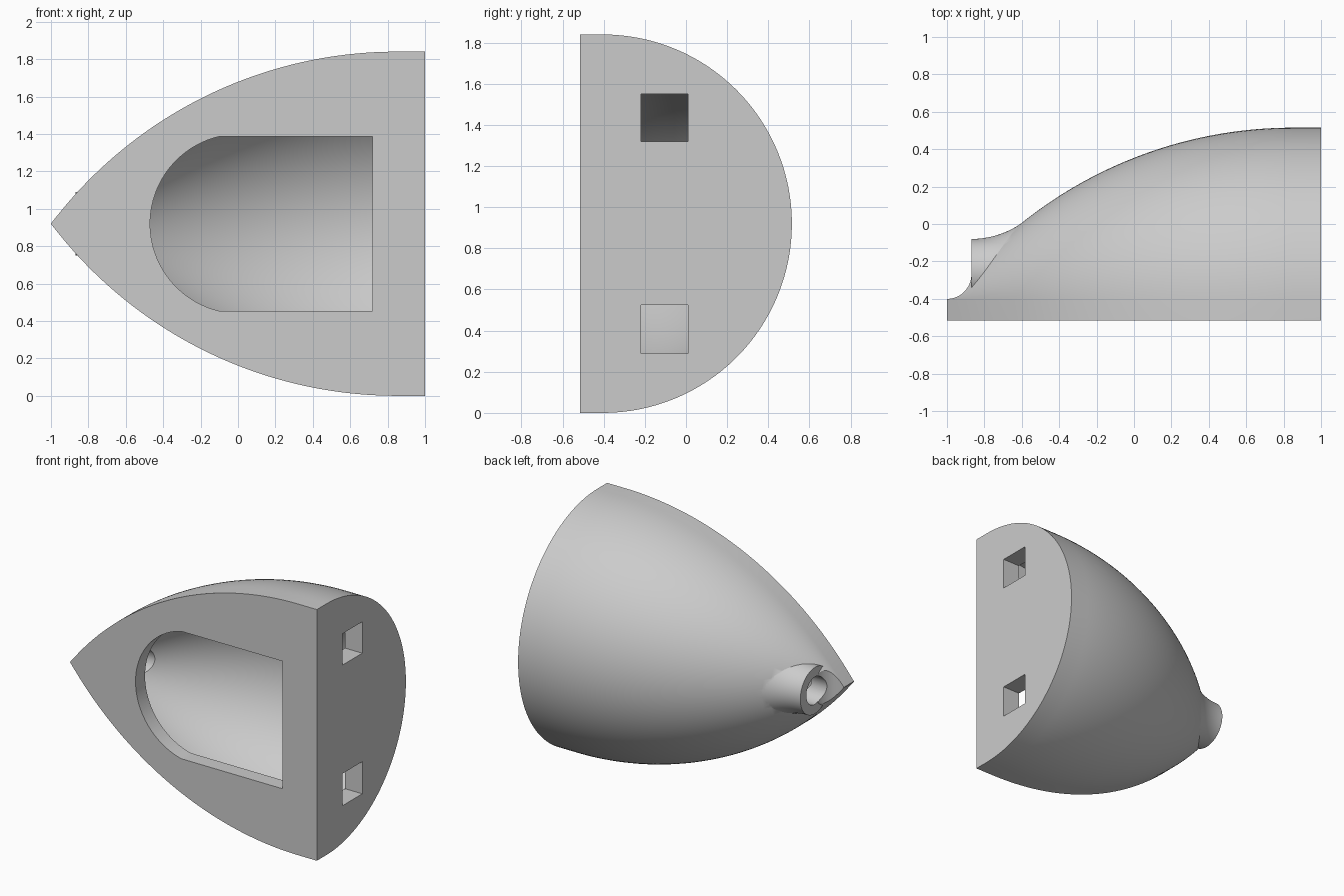
import bpy, bmesh
from math import sin, cos, pi, sqrt

cube = bpy.data.objects.get("Cube")
if cube:
    bpy.data.objects.remove(cube)

AXIS_Y, AXIS_Z, FRONT_Y = -0.405, 0.92, -0.515   # shell axis and flat front
SHOULDER, RADIUS, WALL = 0.85, 0.92, 0.14
LENGTH = 1 + SHOULDER
RHO = (RADIUS ** 2 + LENGTH ** 2) / (2 * RADIUS)  # ogive arc radius
BOSS_Y = -0.25

grey = bpy.data.materials.new("light grey")
grey.use_nodes = True
grey.diffuse_color = (0.6, 0.6, 0.6, 1)
grey.node_tree.nodes["Principled BSDF"].inputs["Base Color"].default_value = (0.6, 0.6, 0.6, 1)


def ogive(x, wall=0):
    dx = max(SHOULDER - x, 0)
    return max(sqrt((RHO - wall) ** 2 - dx ** 2) + RADIUS - RHO, 0.0015)


def loft(name, rings):
    """Skin a list of equal point loops and cap both ends."""
    bm = bmesh.new()
    loops = [[bm.verts.new(p) for p in ring] for ring in rings]
    n = len(loops[0])
    for a, b in zip(loops, loops[1:]):
        for i in range(n):
            j = (i + 1) % n
            bm.faces.new((a[i], a[j], b[j], b[i]))
    bm.faces.new(loops[0])
    bm.faces.new(loops[-1])
    bmesh.ops.recalc_face_normals(bm, faces=bm.faces)
    mesh = bpy.data.meshes.new(name)
    bm.to_mesh(mesh)
    bm.free()
    mesh.materials.append(grey)
    ob = bpy.data.objects.new(name, mesh)
    bpy.context.scene.collection.objects.link(ob)
    return ob


def half_ring(x, r, base=None, n=64):
    pts = [(x, AXIS_Y + r * sin(pi * i / n), AXIS_Z + r * cos(pi * i / n)) for i in range(n + 1)]
    if base is not None:
        pts += [(x, base, AXIS_Z - r), (x, base, AXIS_Z + r)]
    return pts


def full_ring(x, r, n=64):
    return [(x, BOSS_Y + r * cos(2 * pi * i / n), AXIS_Z + r * sin(2 * pi * i / n)) for i in range(n)]


def box(name, x0, x1, y0, y1, z0, z1):
    return loft(name, [[(x, y0, z0), (x, y1, z0), (x, y1, z1), (x, y0, z1)] for x in (x0, x1)])


def combine(target, tool, operation):
    mod = target.modifiers.new("combine", 'BOOLEAN')
    mod.operation, mod.object, mod.solver = operation, tool, 'EXACT'
    bpy.context.view_layer.update()
    result = bpy.data.meshes.new_from_object(target.evaluated_get(bpy.context.evaluated_depsgraph_get()))
    target.modifiers.clear()
    target.data = result
    bpy.data.objects.remove(tool)


def stations(start, end, n):
    return [start + (end - start) * i / n for i in range(n + 1)]


# Half ogive body with a straight skirt down to the flat front
shell = loft("nose_shell", [half_ring(x, ogive(x), FRONT_Y)
                            for x in stations(-1, SHOULDER, 48) + [1]])

# Flared boss near the tip
FLARE = 0.47
boss = loft("tip_boss", [full_ring(x, 0.17 + FLARE - sqrt(FLARE ** 2 - (x + 0.87) ** 2))
                         for x in stations(-0.87, -0.6, 16)])
combine(shell, boss, 'UNION')

# Hollow interior, parallel to the outer skin
inner_tip = SHOULDER - sqrt((RHO - WALL) ** 2 - (RHO - RADIUS) ** 2)
cavity = loft("cavity_cutter", [half_ring(x, ogive(x, WALL))
                                for x in stations(inner_tip + 0.002, SHOULDER, 40) + [0.86]])
combine(shell, cavity, 'DIFFERENCE')

# Rounded access opening through the front plate
ARC_X, ARC_R, HALF, START = 0.009, 0.479, 0.467, -0.1
outline = [(0.72, AXIS_Z - HALF), (0.72, AXIS_Z + HALF)]
for i in range(41):
    a = 1.342 * (1 - i / 20)
    outline.append((ARC_X - ARC_R * cos(a), AXIS_Z + ARC_R * sin(a)))
opening = loft("opening_cutter", [[(x, y, z) for x, z in outline] for y in (-0.6, -0.38)])
combine(shell, opening, 'DIFFERENCE')

# Bore through the boss
combine(shell, loft("bore_cutter", [full_ring(x, 0.1) for x in (-1.1, -0.5)]), 'DIFFERENCE')

# Rounded notch in front of the boss
notch = loft("notch_cutter", [[(-1 + 0.1305 * cos(pi * i / 32), -0.27 + 0.1305 * sin(pi * i / 32), z)
                               for i in range(64)] for z in (0.5, 1.4)])
combine(shell, notch, 'DIFFERENCE')

# Square sockets in the end wall
for z0, z1 in ((0.29, 0.525), (1.32, 1.55)):
    combine(shell, box("socket_cutter", 0.8, 1.1, -0.22, 0.01, z0, z1), 'DIFFERENCE')

bpy.ops.object.select_all(action='DESELECT')
shell.select_set(True)
bpy.context.view_layer.objects.active = shell
bpy.ops.object.shade_smooth_by_angle(angle=0.45)
